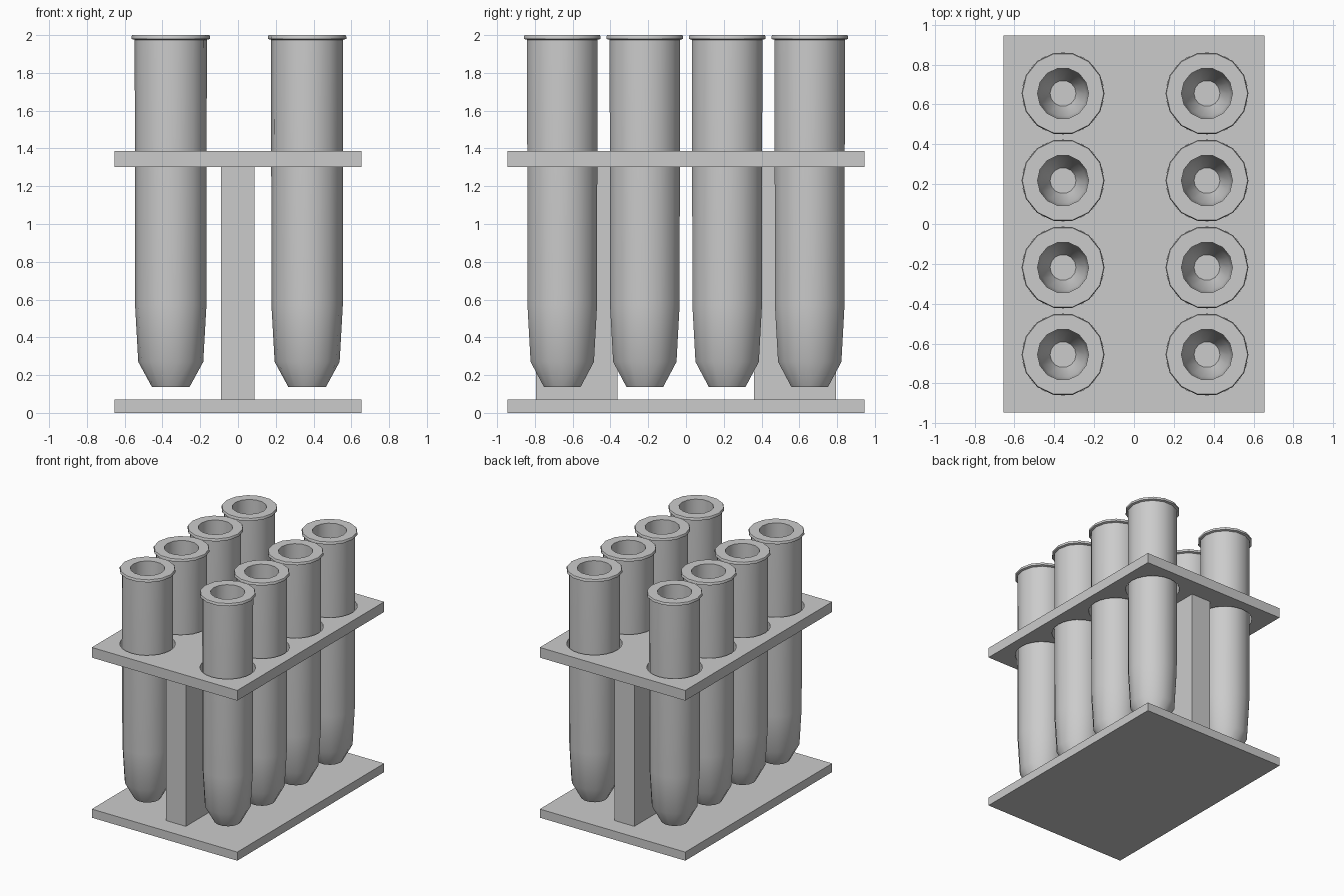
import bpy, bmesh
from math import cos, sin, tau, radians

if "Cube" in bpy.data.objects:
    bpy.data.objects.remove(bpy.data.objects["Cube"])

SIDES = 14
SPOTS = [(x, y) for x in (-0.356, 0.366) for y in (-0.655, -0.218, 0.218, 0.655)]


def make_object(name, bm):
    bmesh.ops.recalc_face_normals(bm, faces=bm.faces)
    mesh = bpy.data.meshes.new(name)
    bm.to_mesh(mesh)
    bm.free()
    obj = bpy.data.objects.new(name, mesh)
    bpy.context.collection.objects.link(obj)
    return obj


def box(name, x0, x1, y0, y1, z0, z1):
    bm = bmesh.new()
    bmesh.ops.create_cube(bm, size=1)
    for v in bm.verts:
        v.co = ((x0 + x1) / 2 + v.co.x * (x1 - x0),
                (y0 + y1) / 2 + v.co.y * (y1 - y0),
                (z0 + z1) / 2 + v.co.z * (z1 - z0))
    return make_object(name, bm)


def add_lathe(bm, profile, sides, cx=0, cy=0):
    """Revolve (radius, z) points into a solid with capped ends."""
    rings = [[bm.verts.new((cx + r * cos(tau * i / sides), cy + r * sin(tau * i / sides), z))
              for i in range(sides)] for r, z in profile]
    for a, b in zip(rings, rings[1:]):
        for i in range(sides):
            j = (i + 1) % sides
            bm.faces.new((a[i], a[j], b[j], b[i]))
    bm.faces.new(rings[0][::-1])
    bm.faces.new(rings[-1])


# Base and two support posts
box("base_plate", -0.655, 0.655, -0.945, 0.945, 0, 0.07)
box("front_post", -0.09, 0.087, -0.795, -0.362, 0.07, 1.305)
box("back_post", -0.09, 0.087, 0.36, 0.793, 0.07, 1.305)

# Upper plate with holes for the tubes
rack = box("holder_plate", -0.655, 0.655, -0.945, 0.945, 1.303, 1.386)
bm = bmesh.new()
for x, y in SPOTS:
    add_lathe(bm, [(0.205, 1.2), (0.205, 1.5)], 24, x, y)
cutter = make_object("hole_cutter", bm)
cutter.hide_render = True
mod = rack.modifiers.new("holes", "BOOLEAN")
mod.operation = "DIFFERENCE"
mod.solver = "EXACT"
mod.object = cutter
bpy.context.view_layer.objects.active = rack
bpy.ops.object.modifier_apply(modifier=mod.name)
bpy.data.objects.remove(cutter)

# Test tubes: outer wall, lip, then the inner wall down to its floor
profile = [(0.1, 0.138), (0.172, 0.27), (0.189, 0.57), (0.191, 1.975),
           (0.208, 1.98), (0.208, 1.992), (0.204, 2.0), (0.128, 2.0),
           (0.126, 0.57), (0.115, 0.32), (0.065, 0.2)]
bm = bmesh.new()
add_lathe(bm, profile, SIDES)
tube = make_object("tube_1", bm)
tube.location = (*SPOTS[0], 0)
bpy.ops.object.select_all(action="DESELECT")
tube.select_set(True)
bpy.context.view_layer.objects.active = tube
bpy.ops.object.shade_smooth_by_angle(angle=radians(40))
for i, (x, y) in enumerate(SPOTS[1:], 2):
    copy = tube.copy()
    copy.name = f"tube_{i}"
    copy.location = (x, y, 0)
    bpy.context.collection.objects.link(copy)
